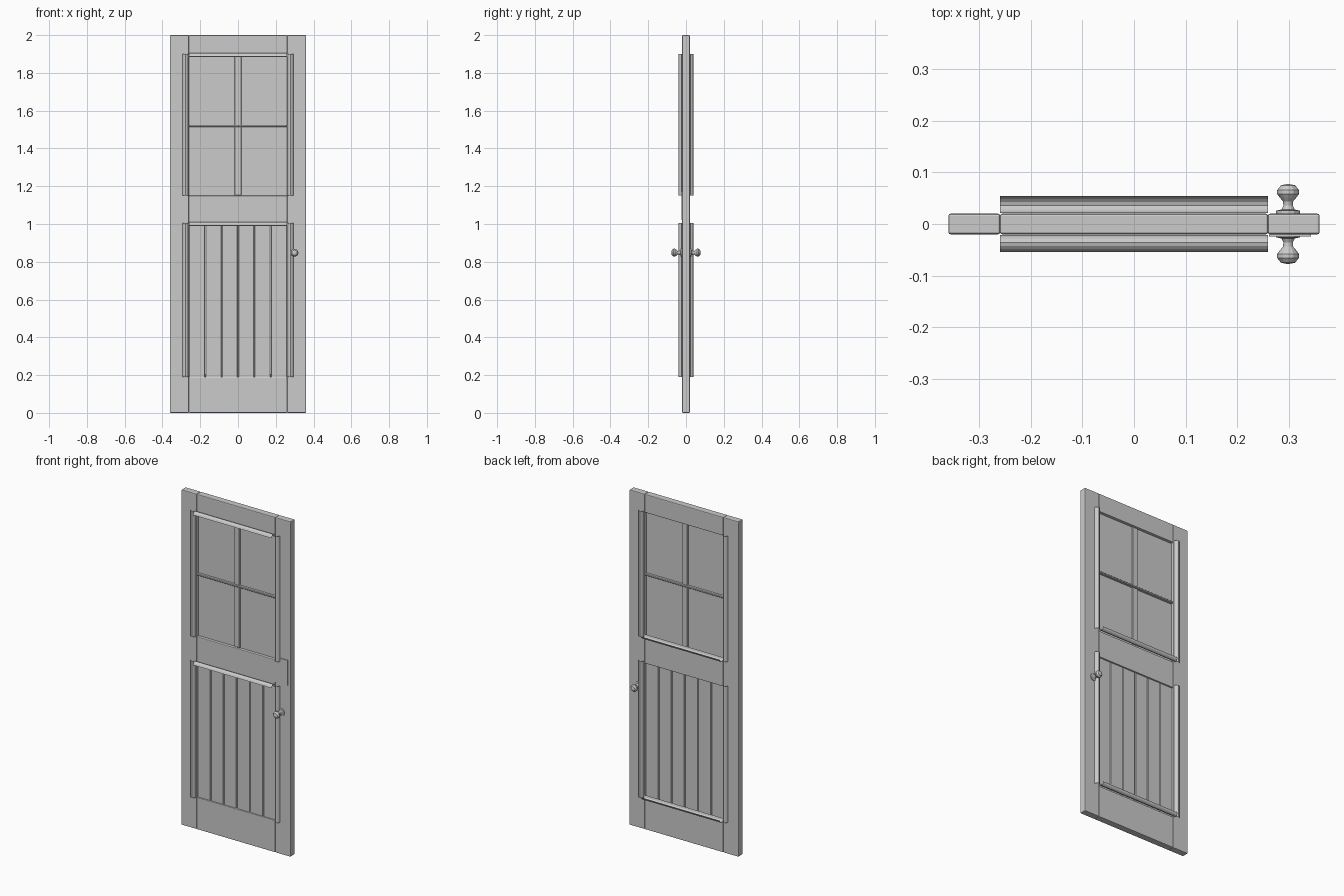
import bpy, bmesh, math

if "Cube" in bpy.data.objects:
    bpy.data.objects.remove(bpy.data.objects["Cube"])

def finish(bm, name):
    bmesh.ops.recalc_face_normals(bm, faces=bm.faces)
    me = bpy.data.meshes.new(name)
    bm.to_mesh(me)
    bm.free()
    ob = bpy.data.objects.new(name, me)
    bpy.context.collection.objects.link(ob)
    return ob

def box(name, x0, x1, y0, y1, z0, z1, bevel=0.0, segments=2):
    bm = bmesh.new()
    bmesh.ops.create_cube(bm, size=1)
    for v in bm.verts:
        v.co = ((x0 + x1) / 2 + v.co.x * (x1 - x0),
                (y0 + y1) / 2 + v.co.y * (y1 - y0),
                (z0 + z1) / 2 + v.co.z * (z1 - z0))
    ob = finish(bm, name)
    if bevel:
        m = ob.modifiers.new("bevel", 'BEVEL')
        m.width, m.segments = bevel, segments
    return ob

def strip(name, start, end):
    """Open moulding sheet between two matching rows of points."""
    bm = bmesh.new()
    a = [bm.verts.new(p) for p in start]
    b = [bm.verts.new(p) for p in end]
    for i in range(len(a) - 1):
        bm.faces.new((a[i], a[i + 1], b[i + 1], b[i]))
    return finish(bm, name)

T = 0.02      # half thickness of the door
IN = 0.26     # inner edge of the stiles
OUT = 0.36

# frame: stiles and rails
box("stile_left", -OUT, -IN, -T, T, 0, 2, 0.004)
box("stile_right", IN, OUT, -T, T, 0, 2, 0.004)
for name, z0, z1 in (("bottom_rail", 0, 0.19), ("middle_rail", 0.99, 1.15), ("top_rail", 1.89, 2)):
    box(name, -IN, IN, -T, T, z0, z1, 0.004)

# glass panel and glazing bars
box("glass", -IN, IN, -0.003, 0.003, 1.145, 1.895)
box("glazing_bar_vertical", -0.018, 0.018, -0.01, 0.01, 1.15, 1.89, 0.003, 1)
box("glazing_bar_horizontal", -IN, IN, -0.018, 0.018, 1.514, 1.525, 0.002, 1)

# tongue and groove planks
w = 2 * IN / 6
for i in range(6):
    x = -IN + i * w
    box("plank_%d" % (i + 1), x + 0.0005, x + w - 0.0005, -0.011, 0.011, 0.185, 0.995, 0.004, 1)

# mouldings: (across, height) profile reused on all sides
PROFILE = [(0, 0), (0.003, 0.011), (0.008, 0.017), (0.015, 0.02),
           (0.022, 0.018), (0.028, 0.013), (0.033, 0.003)]
for opening, z0, z1 in (("window", 1.15, 1.90), ("panel", 0.19, 1.005)):
    for side, sy in (("front", -1), ("back", 1)):
        for hand, sx in (("left", -1), ("right", 1)):
            pts = [(sx * (0.262 + u), sy * (T + h)) for u, h in PROFILE]
            strip("_".join((opening, "moulding", side, hand)),
                  [(x, y, z0) for x, y in pts], [(x, y, z1) for x, y in pts])
        # upper strip on the front, lower strip on the back
        edge = z1 - 0.015 if sy < 0 else z0 + 0.015
        pts = [(sy * (0.021 + u), edge - sy * h) for u, h in PROFILE]
        strip("_".join((opening, "ledge", side)),
              [(-IN, y, z) for y, z in pts], [(IN, y, z) for y, z in pts])

# lock plate
box("lock_plate", 0.262, 0.344, -0.024, -0.019, 1.02, 1.17)

# turned knobs on both faces
KNOB = [(0, 0.018), (0.023, 0.018), (0.023, 0.026), (0.013, 0.028), (0.009, 0.036),
        (0.010, 0.044), (0.015, 0.050), (0.021, 0.058), (0.021, 0.066), (0.014, 0.075), (0, 0.078)]
for side, sy in (("front", -1), ("back", 1)):
    bm = bmesh.new()
    vs = [bm.verts.new((0.299 + r, sy * d, 0.848)) for r, d in KNOB]
    es = [bm.edges.new(p) for p in zip(vs, vs[1:])]
    bmesh.ops.spin(bm, geom=vs + es, cent=(0.299, 0, 0.848), axis=(0, 1, 0),
                   angle=2 * math.pi, steps=12)
    bmesh.ops.remove_doubles(bm, verts=bm.verts, dist=0.0001)
    finish(bm, "knob_" + side)
